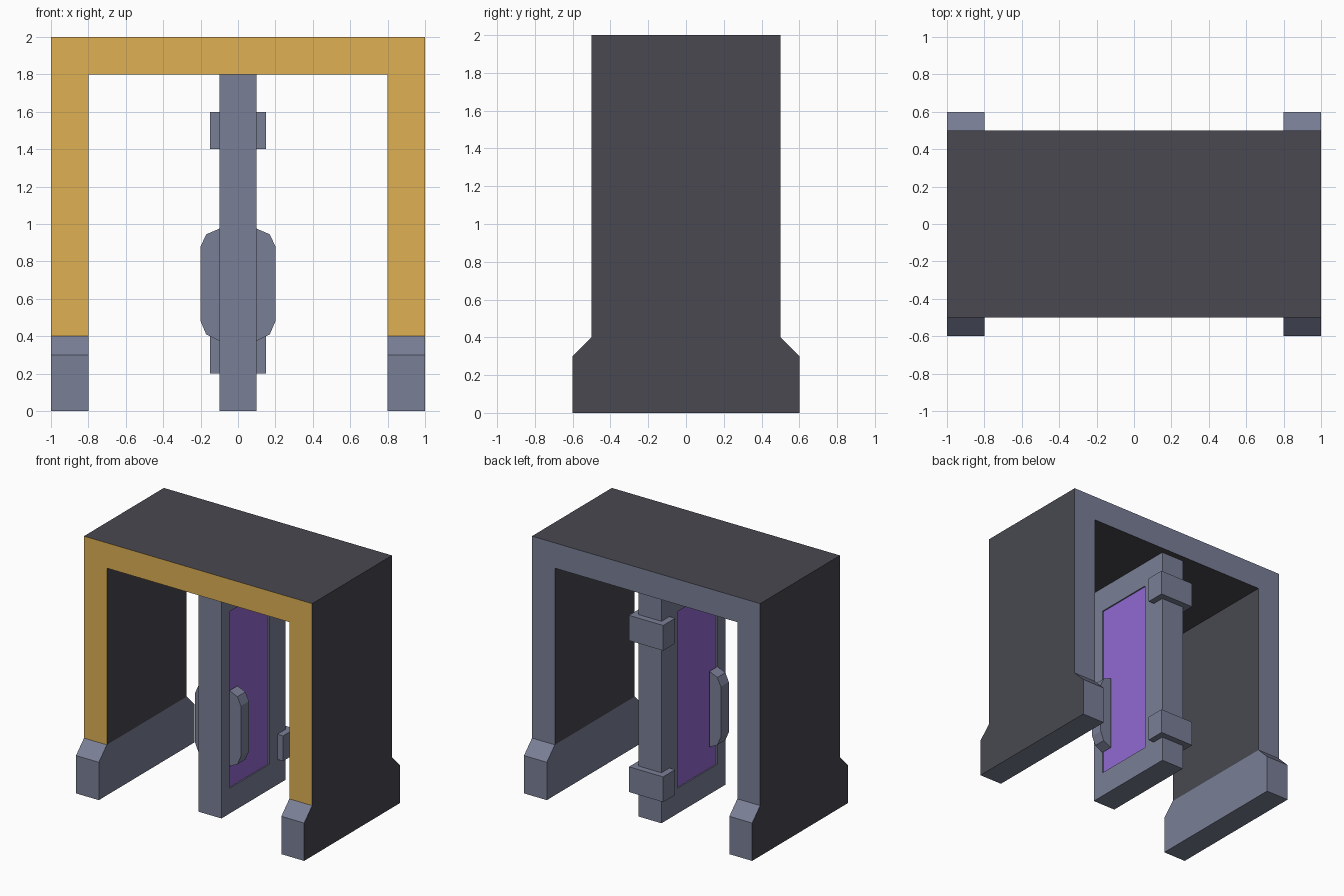
import bpy, bmesh
from mathutils import Vector

if "Cube" in bpy.data.objects:
    bpy.data.objects.remove(bpy.data.objects["Cube"])


def material(name, srgb):
    m = bpy.data.materials.new(name)
    lin = [((c / 255 + 0.055) / 1.055) ** 2.4 for c in srgb]
    m.diffuse_color = (*lin, 1)
    m.use_nodes = True
    m.node_tree.nodes["Principled BSDF"].inputs["Base Color"].default_value = m.diffuse_color
    return m


GOLD = material("gold", (222, 176, 83))
GREY = material("blue grey", (122, 127, 150))
DARK = material("charcoal", (72, 72, 80))
PURPLE = material("purple", (145, 105, 210))


def finish(name, bm, mats, rule=None):
    bmesh.ops.recalc_face_normals(bm, faces=bm.faces)
    if rule:
        for f in bm.faces:
            f.material_index = rule(f)
    me = bpy.data.meshes.new(name)
    bm.to_mesh(me)
    bm.free()
    for m in mats:
        me.materials.append(m)
    ob = bpy.data.objects.new(name, me)
    bpy.context.collection.objects.link(ob)
    return ob


def prism(points, offset):
    """Extrude a closed 3D outline along an offset."""
    bm = bmesh.new()
    face = bm.faces.new([bm.verts.new(p) for p in points])
    out = bmesh.ops.extrude_face_region(bm, geom=[face], use_keep_orig=True)
    verts = [v for v in out["geom"] if isinstance(v, bmesh.types.BMVert)]
    bmesh.ops.translate(bm, verts=verts, vec=Vector(offset))
    return bm


def box(x0, x1, y0, y1, z0, z1):
    return prism([(x0, y0, z0), (x1, y0, z0), (x1, y0, z1), (x0, y0, z1)],
                 (0, y1 - y0, 0))


# Arch: gold front rim, grey back rim, charcoal walls and roof
arch = [(-1, .4), (-1, 2), (1, 2), (1, .4), (.8, .4), (.8, 1.8), (-.8, 1.8), (-.8, .4)]
finish("arch", prism([(x, -.5, z) for x, z in arch], (0, 1, 0)), [GOLD, GREY, DARK],
       lambda f: 0 if f.normal.y < -.5 else 1 if f.normal.y > .5 else 2)

# Feet: wider at the base, charcoal on the outer side only
foot = [(-.6, 0), (-.6, .3), (-.5, .4), (.5, .4), (.6, .3), (.6, 0)]
for side, label in ((-1, "left"), (1, "right")):
    finish(label + "_foot",
           prism([(side * .8, y, z) for y, z in foot], (side * .2, 0, 0)), [GREY, DARK],
           lambda f: 1 if f.normal.x * side > .5 else 0)

# Door with a shallow purple panel sunk into each side
bm = box(-.1, .1, -.35, .45, 0, 1.8)
bmesh.ops.recalc_face_normals(bm, faces=bm.faces)
sides = [f for f in bm.faces if abs(f.normal.x) > .9]
bmesh.ops.inset_individual(bm, faces=sides, thickness=.2, use_even_offset=True)
for f in sides:
    for v in f.verts:
        if v.co.y < 0:
            v.co.y = -.25
for f in bmesh.ops.extrude_discrete_faces(bm, faces=sides)["faces"]:
    for v in f.verts:
        v.co.x *= .9
    f.material_index = 1
finish("door", bm, [GREY, PURPLE])

# Handles: rounded-corner grips on both sides of the door
grip = [(.1, .375), (.17, .41), (.2, .48), (.2, .88), (.17, .945), (.1, .975)]
for side, label in ((-1, "left"), (1, "right")):
    finish(label + "_handle",
           prism([(side * x, -.25, z) for x, z in grip], (0, .1, 0)), [GREY])

# Hinges wrapping the back edge of the door
for z, label in ((.2, "lower"), (1.4, "upper")):
    finish(label + "_hinge", box(-.15, .15, .35, .5, z, z + .2), [GREY])
